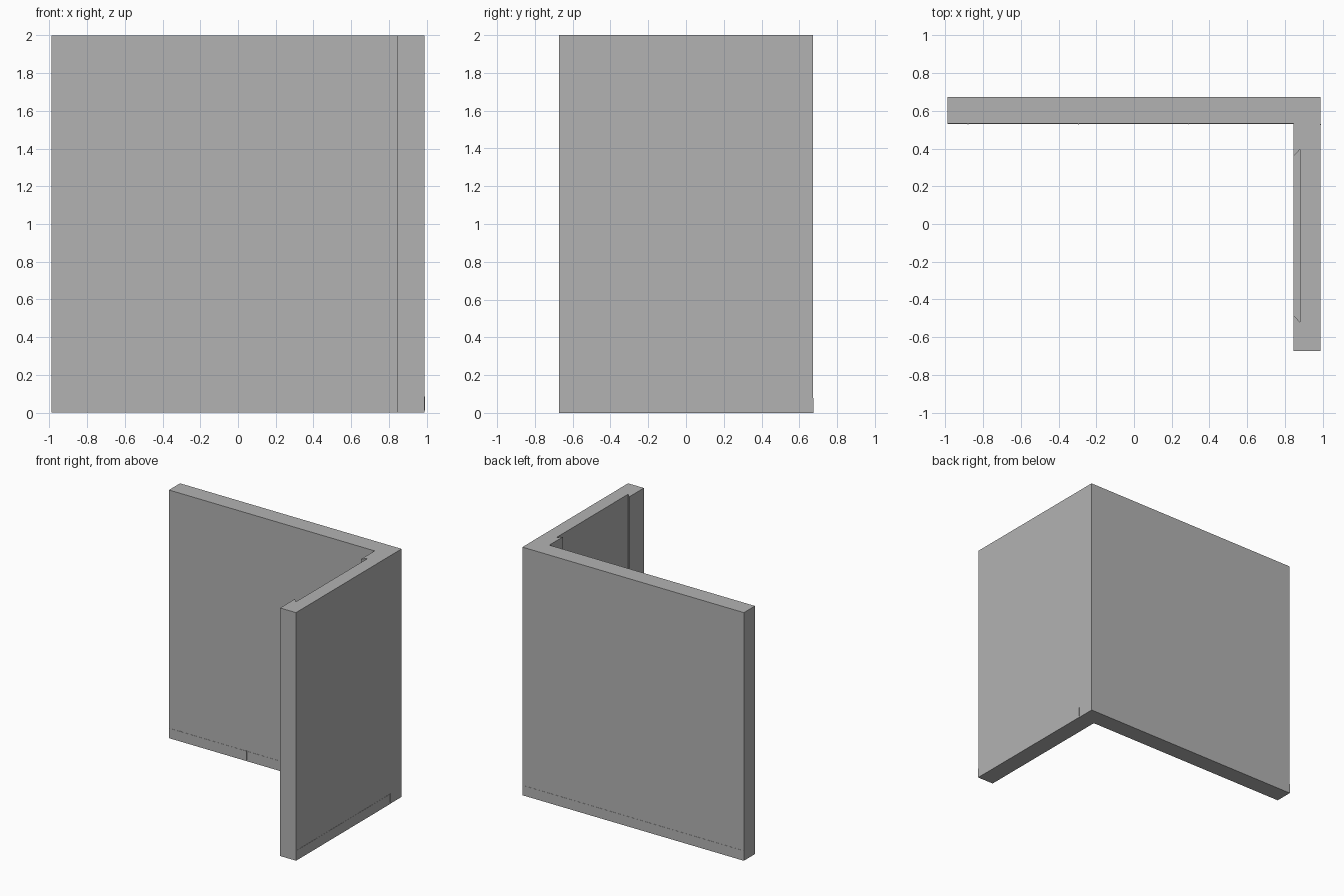
import bpy
import bmesh

# Remove the default cube
cube = bpy.data.objects.get("Cube")
if cube:
    bpy.data.objects.remove(cube, do_unlink=True)

grey = bpy.data.materials.new("plain grey")
grey.use_nodes = True
colour = (0.45, 0.45, 0.45, 1)
grey.diffuse_color = colour
grey.node_tree.nodes["Principled BSDF"].inputs["Base Color"].default_value = colour

W, D, H = 0.988, 0.673, 2.0      # half width, half depth, height
T = 0.141                        # wall thickness
BASE = 0.08                      # height of the solid base course
LIP = 0.0015                     # how far the base trim stands proud
XI, YI = W - T, D - T            # inner faces


def prism(name, outline, z0, z1):
    """Extrude a flat outline upward."""
    bm = bmesh.new()
    face = bm.faces.new([bm.verts.new((x, y, z0)) for x, y in outline])
    top = bmesh.ops.extrude_face_region(bm, geom=[face])
    verts = [v for v in top["geom"] if isinstance(v, bmesh.types.BMVert)]
    bmesh.ops.translate(bm, verts=verts, vec=(0, 0, z1 - z0))
    bmesh.ops.recalc_face_normals(bm, faces=bm.faces)
    mesh = bpy.data.meshes.new(name)
    bm.to_mesh(mesh)
    bm.free()
    mesh.materials.append(grey)
    obj = bpy.data.objects.new(name, mesh)
    bpy.context.collection.objects.link(obj)
    return obj


def box(name, x0, x1, y0, y1, z0, z1):
    return prism(name, [(x0, y0), (x1, y0), (x1, y1), (x0, y1)], z0, z1)


# L-shaped base course, solid all the way through
corner = [(-W, D), (-W, YI), (XI, YI)]
end = [(XI, -D), (W, -D), (W, D)]
prism("wall_base", corner + end, 0, BASE)

# Walls with an undercut recess in the inner face of the side wall
recess = [(XI, 0.36), (0.88, 0.395), (0.88, -0.52), (XI, -0.485)]
prism("corner_walls", corner + recess + end, BASE, H)

# Thin trim along the foot of each wall face
box("back_trim", -W, W, D, D + LIP, 0, BASE)
box("inner_back_trim", -W, XI, YI - LIP, YI, 0, BASE)
box("side_trim", W, W + LIP, -D, YI, 0, BASE)
box("inner_side_trim", XI - LIP, XI, -D, YI, 0, BASE)

# Narrow upright joints on the trim
for i in range(3):
    x = -0.88 + i * 0.585
    box(f"inner_joint_{i + 1}", x - 0.002, x + 0.002, YI - 0.004, YI, 0.01, 0.084)
box("side_joint", W, W + 0.003, YI - 0.006, YI - 0.002, 0.01, 0.084)
